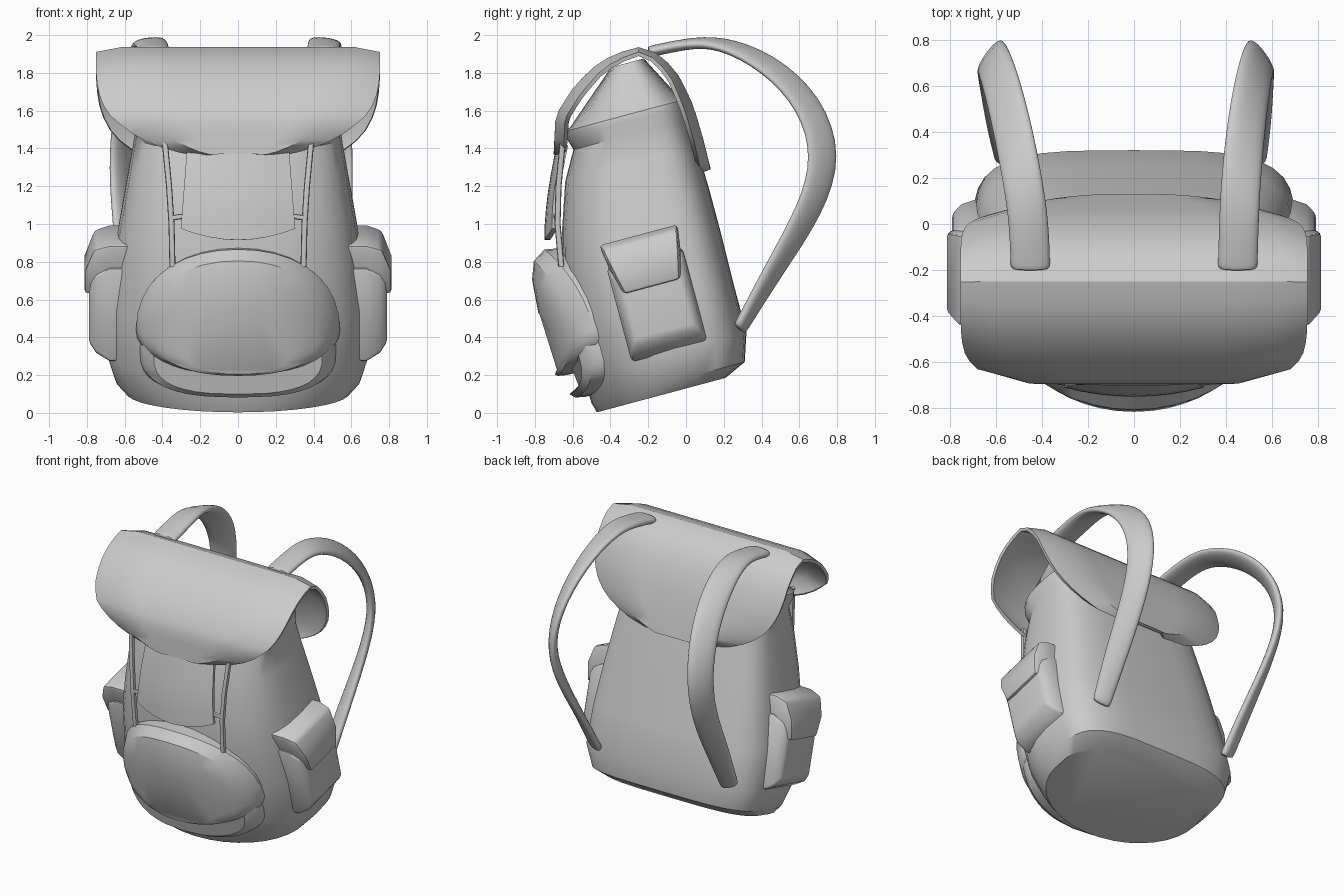
import bpy, bmesh, math
from mathutils import Vector

if "Cube" in bpy.data.objects:
    bpy.data.objects.remove(bpy.data.objects["Cube"])

TILT = math.radians(15)          # the whole bag leans forward
fabric = bpy.data.materials.new("grey fabric")
fabric.diffuse_color = (0.6, 0.6, 0.6, 1)
fabric.use_nodes = True
fabric.node_tree.nodes["Principled BSDF"].inputs["Base Color"].default_value = fabric.diffuse_color


def make(name, verts, faces, tilt=False, mirror=False):
    bm = bmesh.new()
    vs = [bm.verts.new(v) for v in verts]
    for f in faces:
        bm.faces.new([vs[i] for i in f])
    bmesh.ops.recalc_face_normals(bm, faces=bm.faces)
    me = bpy.data.meshes.new(name)
    bm.to_mesh(me)
    bm.free()
    me.materials.append(fabric)
    ob = bpy.data.objects.new(name, me)
    bpy.context.collection.objects.link(ob)
    if tilt:
        ob.rotation_euler.x = TILT
    if mirror:
        ob.modifiers.new("mirror", 'MIRROR')
    return ob


def loft(name, rings, **kw):
    """Closed rings joined in order, both ends capped."""
    n, m = len(rings[0]), len(rings)
    faces = [(r * n + i, r * n + (i + 1) % n, (r + 1) * n + (i + 1) % n, (r + 1) * n + i)
             for r in range(m - 1) for i in range(n)]
    faces += [tuple(range(n)), tuple(range((m - 1) * n, m * n))]
    return make(name, [p for r in rings for p in r], faces, **kw)


def sheet(name, rows, thick):
    """Open grid of points given some thickness."""
    n = len(rows[0])
    faces = [(r * n + i, r * n + i + 1, (r + 1) * n + i + 1, (r + 1) * n + i)
             for r in range(len(rows) - 1) for i in range(n - 1)]
    ob = make(name, [p for r in rows for p in r], faces)
    mod = ob.modifiers.new("thickness", 'SOLIDIFY')
    mod.thickness, mod.offset = thick, 0
    return ob


def power(v, e):
    return math.copysign(abs(v) ** e, v)


def oval(w, lo, hi, mid, e_lo, e_hi, n=36):
    """2D rounded outline with different lower and upper halves."""
    pts = []
    for k in range(n):
        c, s = math.cos(2 * math.pi * k / n), math.sin(2 * math.pi * k / n)
        e = e_lo if s < 0 else e_hi
        pts.append((w * power(c, e), mid + (mid - lo if s < 0 else hi - mid) * power(s, e)))
    return pts


def ribbon(name, stations, thick, smooth=2, side=0):
    """Band from stations (centre, half-width vector); side 0 mirrors it to both sides."""
    cs = [Vector(s[:3]) for s in stations]
    rings = []
    for i, s in enumerate(stations):
        w = Vector(s[3:])
        t = cs[min(i + 1, len(cs) - 1)] - cs[max(i - 1, 0)]
        nrm = t.cross(w).normalized() * thick
        ring = [cs[i] + w * power(math.cos(a), .7) + nrm * power(math.sin(a), .7)
                for a in (k * math.pi / 4 for k in range(8))]
        rings.append([(p.x * (side or 1), p.y, p.z) for p in ring])
    ob = loft(name, rings, mirror=side == 0)
    if smooth:
        ob.modifiers.new("smooth", 'SUBSURF').levels = smooth


# main sack with gathered neck: height, half width, front, back, front roundness
body = [(.125, .59, -.455, .25, 1), (.18, .65, -.47, .37, .95), (.33, .70, -.475, .42, .85),
        (.6, .69, -.47, .42, .78), (.9, .65, -.44, .425, .74), (1.1, .615, -.385, .425, .72),
        (1.35, .57, -.30, .42, .72), (1.5, .545, -.215, .415, .72), (1.57, .565, -.235, .42, .72),
        (1.605, .56, -.23, .415, .72), (1.62, .54, -.20, .40, .72), (1.87, .42, .09, .27, .72)]
loft("sack", [[(x, y, z) for x, y in oval(w, f, b, f * .4 + b * .6 - .03, e, .54)]
              for z, w, f, b, e in body], tilt=True)

# front pocket and its domed flap, curved around the sack
pocket = oval(.52, .22, .74, .45, .62, .9)
loft("front_pocket", [[(x * s, y + .5 * (x * s) ** 2, .47 + (z - .47) * s) for x, z in pocket]
                      for y, s in ((-.36, .98), (-.49, 1), (-.545, .96), (-.57, .86))], tilt=True)
dome = oval(.54, .355, 1.03, .55, .85, .95)
loft("front_pocket_flap", [[(x * s, y + .5 * (x * s) ** 2, .40 + (z - .40) * s) for x, z in dome]
                           for y, s in ((-.40, .97), (-.50, 1), (-.57, .93), (-.605, .78), (-.618, .5))],
     tilt=True)


# side pockets with flaps: x, half depth, bottom, top; taper narrows the lower edge
def side_box(name, rings, taper=1):
    ob = loft(name, [[(x, -h * taper, c), (x, h * taper, c), (x, h, d), (x, -h, d)]
                     for x, h, c, d in rings], tilt=True, mirror=True)
    mod = ob.modifiers.new("soft edges", 'BEVEL')
    mod.width, mod.segments = .02, 2


side_box("side_pocket", [(.5, .208, .335, .85), (.68, .208, .335, .85), (.75, .195, .375, .81),
                         (.79, .165, .43, .76)])
side_box("side_pocket_flap", [(.5, .215, .72, .975), (.68, .215, .71, .975), (.76, .205, .70, .95),
                              (.812, .18, .69, .82)], .82)

# lid draped over the top: side profile swept across with a rounded outline
prof = [Vector(p) for p in ((-.69, 1.37), (-.68, 1.57), (-.60, 1.70), (-.50, 1.81), (-.38, 1.89),
                            (-.25, 1.925), (-.14, 1.89), (-.04, 1.77), (.03, 1.62), (.08, 1.45), (.12, 1.29))]
lens = [0]
for a, b in zip(prof, prof[1:]):
    lens.append(lens[-1] + (b - a).length)


def on_profile(t):
    d = t * lens[-1]
    i = max(k for k in range(len(prof) - 1) if lens[k] <= d)
    return prof[i].lerp(prof[i + 1], (d - lens[i]) / (lens[i + 1] - lens[i]))


rows = []
N = 28
for k in range(N + 1):
    t = .5 - .5 * math.cos(math.pi * k / N)
    p = on_profile(t)
    tan = (on_profile(min(t + .03, 1)) - on_profile(max(t - .03, 0))).normalized()
    inward = Vector((tan.y, -tan.x))
    u = abs(2 * t - 1) * .985
    wi, wr = .62 * (1 - u ** 2.9) ** .5, .75 * (1 - u ** 4.6) ** .5
    rim = .025 + .025 * min(1, 2 * u)
    row = []
    for x, drop in ((-wr, rim), (-wi, 0), (-wi * .6, 0), (-wi * .2, 0),
                    (wi * .2, 0), (wi * .6, 0), (wi, 0), (wr, rim)):
        q = p + inward * drop
        row.append((x, q.x, q.y))
    rows.append(row)
sheet("lid", rows, .022)

# closing tongue below the lid
rows = []
for k in range(7):
    f = k / 6
    row = []
    for j in range(-4, 5):
        x = j / 4 * (.265 + .035 * f)
        bottom = .915 + .06 * (j / 4) ** 2
        row.append((x, -.67 - .065 * math.sin(f * math.pi / 2) + .45 * x * x, 1.42 + (bottom - 1.42) * f))
    rows.append(row)
sheet("tongue", rows, .03)

# tie cords and their small cross pieces
ribbon("tie_cord", [(.39, -.65, 1.46, .016, 0, 0), (.365, -.675, 1.2, .016, 0, 0),
                    (.352, -.68, 1.0, .016, 0, 0), (.347, -.66, .775, .016, 0, 0)], .016, 0)
ribbon("cord_link", [(.27, -.69, 1.045, 0, 0, .014), (.36, -.68, 1.03, 0, 0, .014)], .014, 0)

# shoulder straps, twisting as they loop behind; the left one swings out further
strap = [
    (.45, -.20, 1.91, .092, 0, 0), (.45, -.18, 1.915, .092, 0, 0), (.455, 0, 1.955, .092, 0, 0),
    (.47, .18, 1.967, .092, -.01, -.02), (.505, .44, 1.855, .085, -.03, -.045),
    (.55, .66, 1.64, .07, -.065, -.035), (.585, .75, 1.36, .05, -.085, 0),
    (.575, .665, 1.08, .055, -.065, .03), (.55, .46, .75, .065, -.045, .02),
    (.53, .30, .47, .06, -.02, .02), (.528, .28, .44, .06, -.02, .02)]
for name, side, swing in (("right_strap", 1, -.03), ("left_strap", -1, .045)):
    ribbon(name, [(x + swing * max(0, y) / .75, y, z, *w) for x, y, z, *w in strap], .032, 2, side)

# apply modifiers, then smooth with crisp edges
bpy.ops.object.select_all(action='SELECT')
bpy.context.view_layer.objects.active = bpy.context.selected_objects[0]
bpy.ops.object.convert(target='MESH')
bpy.ops.object.shade_smooth_by_angle(angle=math.radians(32))
